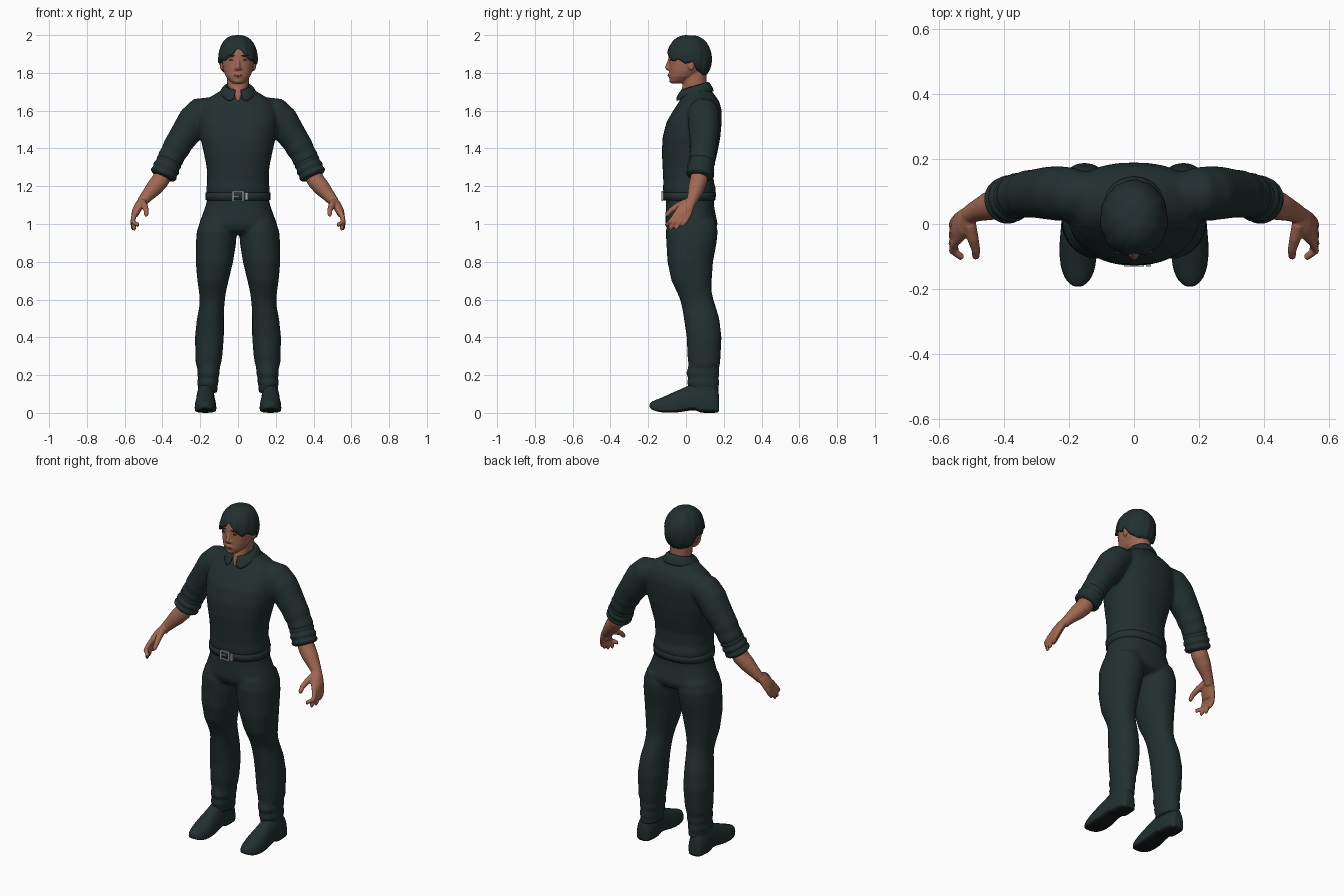
import bpy, bmesh, math
from mathutils import Vector


def material(name, rgb):
    m = bpy.data.materials.new(name)
    m.diffuse_color = (*rgb, 1)
    return m


CLOTH = material("dark_green_cloth", (0.016, 0.029, 0.029))
SKIN = material("skin", (0.36, 0.14, 0.085))
METAL = material("buckle_metal", (0.38, 0.38, 0.36))
SOLE = material("sole_black", (0.008, 0.011, 0.011))
LIPS = material("lips", (0.22, 0.07, 0.05))


def loft(bm, rings):
    """Skin a list of closed rings and cap both ends."""
    loops = [[bm.verts.new(p) for p in r] for r in rings]
    n = len(loops[0])
    for a, b in zip(loops, loops[1:]):
        for i in range(n):
            bm.faces.new((a[i], a[(i + 1) % n], b[(i + 1) % n], b[i]))
    bm.faces.new(loops[0][::-1])
    bm.faces.new(loops[-1])


def power(v, p):
    return math.copysign(abs(v) ** (2 / p), v)


def level(z, x0, x1, y0, y1, p=2.2, n=32):
    """Horizontal rounded section."""
    return [Vector(((x0 + x1) / 2 + (x1 - x0) / 2 * power(math.cos(t), p),
                    (y0 + y1) / 2 + (y1 - y0) / 2 * power(math.sin(t), p), z))
            for t in (2 * math.pi * i / n for i in range(n))]


def body(bm, rows, p=2.2):
    loft(bm, [level(z, -h, h, y0, y1, p) for z, h, y0, y1 in rows])


def tube(bm, pts, side=1, n=20):
    """Round limb through (x, y, z, radius) points."""
    c = [Vector((side * q[0], q[1], q[2])) for q in pts]
    rings = []
    for i, q in enumerate(pts):
        d = (c[min(i + 1, len(c) - 1)] - c[max(i - 1, 0)]).normalized()
        u = d.cross(Vector((0, 1, 0.01))).normalized()
        v = d.cross(u)
        rings.append([c[i] + q[3] * (u * math.cos(t) + v * math.sin(t))
                      for t in (2 * math.pi * k / n for k in range(n))])
    loft(bm, rings)


def ball(bm, centre, size):
    r = bmesh.ops.create_uvsphere(bm, u_segments=16, v_segments=10, radius=1)
    for v in r["verts"]:
        v.co = Vector([c + s * k for c, s, k in zip(centre, size, v.co)])


def finish(name, bm, mat, voxel=0, smooth=4, mirror=False, subsurf=0, thick=0):
    bmesh.ops.recalc_face_normals(bm, faces=bm.faces)
    me = bpy.data.meshes.new(name)
    for f in bm.faces:
        f.smooth = True
    bm.to_mesh(me)
    bm.free()
    me.materials.append(mat)
    ob = bpy.data.objects.new(name, me)
    bpy.context.collection.objects.link(ob)
    if thick:
        m = ob.modifiers.new("thickness", 'SOLIDIFY')
        m.thickness, m.offset = thick, 0
    if voxel:
        m = ob.modifiers.new("blend", 'REMESH')
        m.mode, m.voxel_size, m.use_smooth_shade = 'VOXEL', voxel, True
        m = ob.modifiers.new("relax", 'SMOOTH')
        m.factor, m.iterations = 0.5, smooth
    if subsurf:
        ob.modifiers.new("round", 'SUBSURF').levels = subsurf
        ob.modifiers["round"].render_levels = subsurf
    if mirror:
        ob.modifiers.new("mirror", 'MIRROR')
    return ob


# shirt: torso blended with both sleeves
bm = bmesh.new()
body(bm, [(1.14, .158, -.105, .145), (1.165, .168, -.12, .158), (1.19, .168, -.122, .158),
          (1.22, .163, -.12, .147), (1.30, .166, -.124, .148), (1.38, .182, -.128, .167),
          (1.46, .20, -.124, .182), (1.54, .208, -.103, .189), (1.60, .205, -.068, .189),
          (1.645, .185, -.038, .178), (1.68, .135, -.018, .155), (1.71, .085, -.01, .13),
          (1.73, .06, 0, .11)], 2.3)
for s in (1, -1):
    tube(bm, [(.13, .09, 1.61, .065), (.195, .092, 1.59, .083), (.235, .094, 1.55, .084),
              (.27, .095, 1.49, .081), (.315, .093, 1.425, .073), (.325, .092, 1.405, .075),
              (.345, .09, 1.37, .067), (.355, .088, 1.35, .072), (.37, .083, 1.315, .062)], s)
finish("shirt", bm, CLOTH, 0.011, 4)

# rolled cuffs with stacked folds
bm = bmesh.new()
a, b = Vector((.357, .088, 1.345)), Vector((.402, .068, 1.245))
fold = [.05, .066, .072, .069, .065, .072, .075, .071, .067, .073, .074, .068, .048]
tube(bm, [(*a.lerp(b, i / 12), r) for i, r in enumerate(fold)])
finish("rolled_cuff", bm, CLOTH, mirror=True, subsurf=1)

# collar: folded band, open at the front and dropping to two points
bm = bmesh.new()
grid = []
for i in range(41):
    t = math.radians(10 + 340 * i / 40)
    f = (1 + math.cos(t)) / 2
    tip = max(0, 1 - abs(min(i, 40 - i) - 2) / 4)
    top, low = 1.75 - .04 * f, 1.70 - .025 * f - .028 * tip
    row = []
    for r, z in ((.058, top - .03), (.062, top), (.069, top), (.085 + .004 * tip, (top + low) / 2),
                 (.095 + .010 * tip, low)):
        row.append(bm.verts.new((r * math.sin(t) * 1.03, .052 - .008 * f - r * math.cos(t) * .98, z)))
    grid.append(row)
for p, q in zip(grid, grid[1:]):
    for j in range(4):
        bm.faces.new((p[j], q[j], q[j + 1], p[j + 1]))
finish("collar", bm, CLOTH, thick=.009, subsurf=1)

# trousers: hips blended with both legs, creased over the shoes
bm = bmesh.new()
body(bm, [(1.16, .158, -.108, .148), (1.10, .170, -.106, .148), (1.05, .188, -.108, .157),
          (1.0, .207, -.109, .168), (.965, .19, -.095, .155), (.945, .12, -.06, .12)], 2.4)
leg = [(1.02, .02, .198, -.095, .155), (.96, .008, .218, -.107, .168), (.9, .01, .223, -.104, .162),
       (.8, .026, .224, -.098, .143), (.7, .05, .215, -.077, .136), (.64, .064, .206, -.048, .136),
       (.6, .069, .203, -.031, .145), (.56, .073, .205, -.021, .158), (.5, .075, .217, -.011, .176),
       (.4, .075, .228, .004, .188), (.3, .083, .225, .008, .183), (.26, .09, .224, .013, .18),
       (.235, .097, .214, .01, .174), (.21, .097, .217, 0, .178), (.185, .104, .211, .012, .172),
       (.16, .104, .217, .004, .177), (.135, .11, .211, .014, .172), (.105, .108, .215, .018, .174)]
for s in (1, -1):
    loft(bm, [level(z, s * x0, s * x1, y0, y1) for z, x0, x1, y0, y1 in leg])
finish("trousers", bm, CLOTH, 0.0095, 3)

# belt and buckle
bm = bmesh.new()
body(bm, [(1.124, .16, -.11, .148), (1.127, .171, -.121, .156), (1.166, .172, -.124, .16),
          (1.169, .16, -.11, .15)], 2.3)
finish("belt", bm, CLOTH)
bm = bmesh.new()
for x, z, w, h in ((-.027, 1.147, .009, .05), (.027, 1.147, .009, .05), (0, 1.17, .06, .007),
                   (0, 1.124, .06, .007), (.045, 1.147, .016, .04), (-.01, 1.147, .035, .006)):
    for v in bmesh.ops.create_cube(bm, size=1)["verts"]:
        v.co = Vector((x + v.co.x * w, -.125 + v.co.y * .012, z + v.co.z * h))
ob = finish("buckle", bm, METAL)
for f in ob.data.polygons:
    f.use_smooth = False

# shoes, lofted from heel to toe, with darker soles underneath
bm = bmesh.new()
rings = []
for y, w, z0, top in ((.176, .026, .006, .10), (.168, .044, 0, .13), (.12, .051, 0, .16), (.07, .051, 0, .165),
                      (.06, .05, .014, .165), (.02, .05, .014, .15), (-.03, .055, .003, .125),
                      (-.08, .059, 0, .105), (-.13, .055, .002, .08), (-.165, .043, .01, .068),
                      (-.185, .026, .02, .058), (-.193, .01, .03, .048)):
    ring = []
    for i in range(24):
        t = 2 * math.pi * i / 24
        c, s = math.cos(t), math.sin(t)
        z = z0 + (top - z0) * (.25 + .75 * s ** 1.0 if s > 0 else .25 + .25 * power(s, 5))
        ring.append(Vector((.172 + w * power(c, 2.5), y, max(z, z0))))
    rings.append(ring)
loft(bm, rings)
ob = finish("shoe", bm, CLOTH, mirror=True, subsurf=1)
ob.data.materials.append(SOLE)
for f in ob.data.polygons:
    f.material_index = int(f.normal.z < -.5)

# bare forearm, palm, fingers and thumb
bm = bmesh.new()
tube(bm, [(.385, .075, 1.28, .045), (.415, .066, 1.225, .047), (.445, .055, 1.19, .044),
          (.48, .042, 1.15, .034), (.505, .03, 1.12, .028), (.515, .02, 1.10, .024)])
loft(bm, [level(z, x0, x1, y0, y1) for z, x0, x1, y0, y1 in
          ((1.14, .482, .522, .01, .056), (1.11, .492, .544, -.03, .05), (1.08, .507, .559, -.052, .04),
           (1.055, .522, .564, -.064, .03), (1.04, .53, .564, -.06, .02))])
for k, tip in ((-.053, (.53, -.102, .985)), (-.028, (.548, -.082, .965)),
               (-.004, (.556, -.052, .967)), (.018, (.555, -.018, .985))):
    tube(bm, [(.54, k + .008, 1.07, .012), (.552, k - .008, 1.04, .0135),
              (.558, (k + tip[1]) / 2 - .004, 1.012, .0125), (tip[0], tip[1], tip[2] + .012, .011),
              (*tip, .005)], n=12)
tube(bm, [(.505, .0, 1.115, .02), (.495, -.045, 1.095, .018), (.486, -.08, 1.072, .014),
          (.486, -.1, 1.05, .012), (.487, -.106, 1.04, .005)], n=12)
finish("forearm_and_hand", bm, SKIN, 0.005, 2, mirror=True)

# head, neck, nose and ears
bm = bmesh.new()
body(bm, [(1.743, .026, -.074, -.03), (1.755, .042, -.084, .0), (1.78, .064, -.089, .05),
          (1.81, .077, -.089, .09), (1.85, .084, -.089, .11), (1.89, .087, -.092, .12),
          (1.93, .083, -.085, .115), (1.96, .06, -.06, .09)], 2.25)
body(bm, [(1.65, .016, -.036, .09), (1.68, .03, -.032, .105), (1.70, .048, -.026, .11),
          (1.74, .057, -.017, .108), (1.82, .06, -.02, .108)])
tube(bm, [(0, -.083, 1.88, .009), (0, -.093, 1.85, .010), (0, -.1, 1.828, .012), (0, -.094, 1.815, .008)], n=12)
ball(bm, (0, -.087, 1.788), (.024, .009, .013))
ball(bm, (0, -.075, 1.757), (.02, .014, .012))
for s in (1, -1):
    ball(bm, (s * .012, -.09, 1.823), (.010, .010, .008))
    ball(bm, (s * .034, -.079, 1.888), (.026, .013, .007))
    ball(bm, (s * .087, .028, 1.842), (.009, .018, .031))
finish("head", bm, SKIN, 0.005, 2)

# mouth line, eyes and brows
bm = bmesh.new()
ball(bm, (0, -.0935, 1.787), (.021, .004, .005))
finish("mouth", bm, LIPS)
bm = bmesh.new()
ball(bm, (.034, -.0825, 1.868), (.013, .005, .0035))
ball(bm, (.036, -.0875, 1.891), (.022, .006, .004))
finish("eye_and_brow", bm, CLOTH, mirror=True)

# hair: wavy cap with a parted fringe
EDGE = [(0, 1.93), (12, 1.918), (28, 1.885), (46, 1.862), (60, 1.872), (80, 1.85), (100, 1.86),
        (115, 1.81), (140, 1.79), (180, 1.785)]


def hairline(deg):
    for (a0, z0), (a1, z1) in zip(EDGE, EDGE[1:]):
        if deg <= a1:
            return z0 + (z1 - z0) * (deg - a0) / (a1 - a0)
    return EDGE[-1][1]


bm = bmesh.new()
N, M = 72, 14
crown = bm.verts.new((0, .02, 1.998))
cols = []
for i in range(N):
    t = 2 * math.pi * i / N
    deg = math.degrees(min(t, 2 * math.pi - t))
    end = math.acos((hairline(deg) - 1.875) / .125)
    col = []
    for j in range(1, M + 1):
        th = end * j / M
        r = math.sin(th) ** .8
        r *= 1 + (.018 * math.sin(11 * t + 3 * th) + .012 * math.sin(19 * t)) * j / M
        r *= 1 - .06 * math.exp(-(deg / 7) ** 2) * j / M
        col.append(bm.verts.new((.104 * r * math.sin(t), .016 - .12 * r * math.cos(t),
                                 1.875 + .125 * math.cos(th) + .002 * math.sin(7 * t) * math.sin(th))))
    cols.append(col)
for i in range(N):
    p, q = cols[i], cols[(i + 1) % N]
    bm.faces.new((crown, p[0], q[0]))
    for j in range(M - 1):
        bm.faces.new((p[j], p[j + 1], q[j + 1], q[j]))
ob = finish("hair", bm, CLOTH, thick=.02)
ob.modifiers["thickness"].offset = -1
